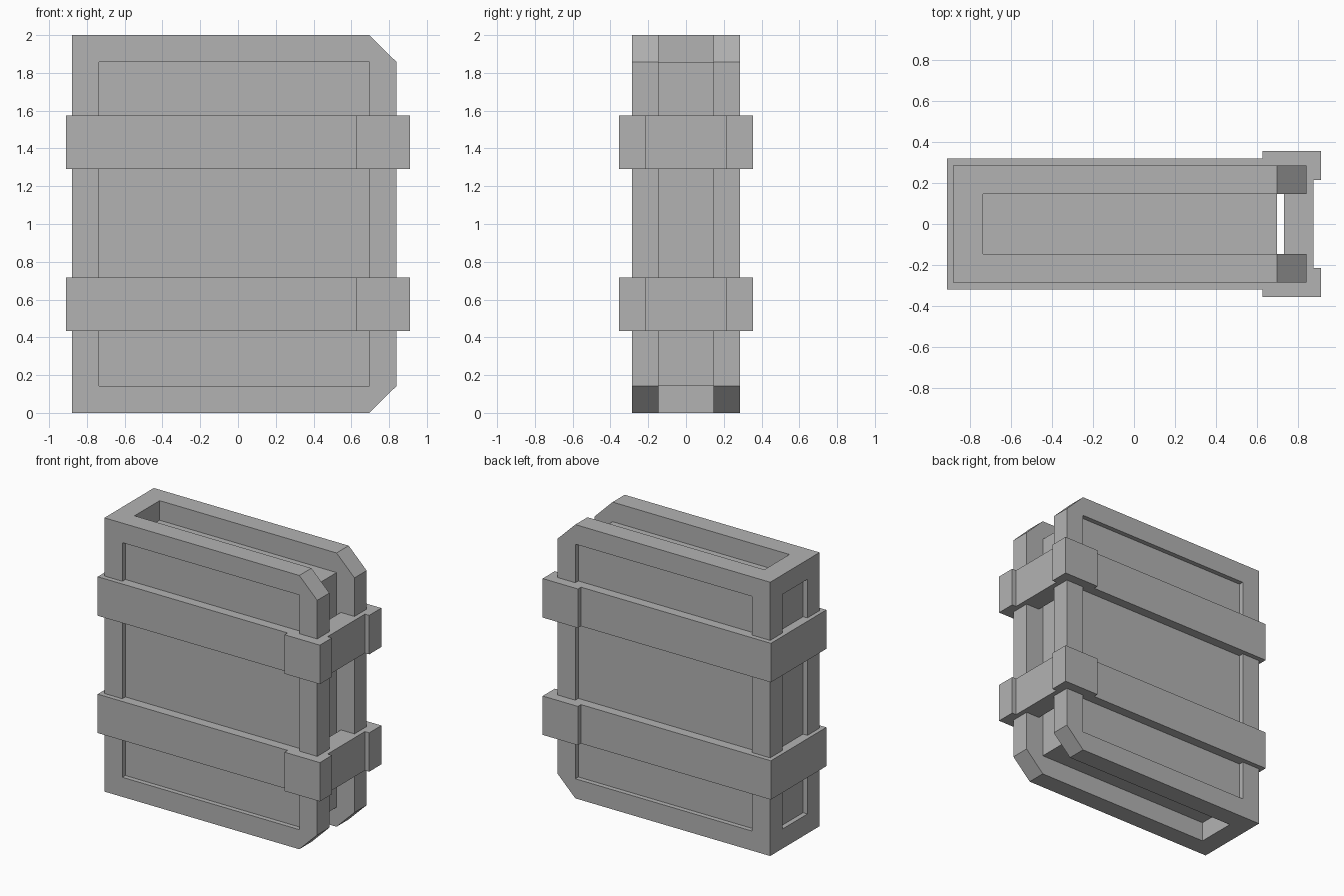
import bpy
import bmesh

if "Cube" in bpy.data.objects:
    bpy.data.objects.remove(bpy.data.objects["Cube"])

# One plain grey for everything
GREY = (0.45, 0.45, 0.45, 1.0)
grey = bpy.data.materials.new("plain_grey")
grey.use_nodes = True
grey.diffuse_color = GREY
grey.node_tree.nodes["Principled BSDF"].inputs["Base Color"].default_value = GREY


def prism(name, outline, y0, y1):
    """Extrude an x-z outline from y0 to y1."""
    bm = bmesh.new()
    face = bm.faces.new([bm.verts.new((x, y0, z)) for x, z in outline])
    side = bmesh.ops.extrude_face_region(bm, geom=[face])["geom"]
    verts = [v for v in side if isinstance(v, bmesh.types.BMVert)]
    bmesh.ops.translate(bm, verts=verts, vec=(0, y1 - y0, 0))
    bmesh.ops.recalc_face_normals(bm, faces=bm.faces)
    mesh = bpy.data.meshes.new(name)
    bm.to_mesh(mesh)
    bm.free()
    mesh.materials.append(grey)
    obj = bpy.data.objects.new(name, mesh)
    bpy.context.collection.objects.link(obj)
    return obj


def box(name, x, y, z):
    outline = [(x[0], z[0]), (x[1], z[0]), (x[1], z[1]), (x[0], z[1])]
    return prism(name, outline, *y)


def cut(obj, cutter):
    mod = obj.modifiers.new("cut", "BOOLEAN")
    mod.operation = "DIFFERENCE"
    mod.solver = "EXACT"
    mod.object = cutter
    bpy.context.view_layer.objects.active = obj
    bpy.ops.object.modifier_apply(modifier=mod.name)
    bpy.data.objects.remove(cutter)


LEFT, RIGHT, HALF = -0.88, 0.84, 0.285    # frame extents
IN_L, IN_R, SLOT = -0.735, 0.695, 0.145   # openings between the bars
LOW, HIGH, TOP = 0.143, 1.857, 2.0

# Frame: block with two bevelled corners, hollowed into bars
frame = prism("frame", [(LEFT, 0), (IN_R, 0), (RIGHT, LOW), (RIGHT, HIGH),
                        (IN_R, TOP), (LEFT, TOP)], -HALF, HALF)
cut(frame, box("side_window", (IN_L, IN_R), (-1, 1), (LOW, HIGH)))
cut(frame, box("long_slot", (IN_L, 2), (-SLOT, SLOT), (-1, 3)))
cut(frame, box("spine_window", (-2, -0.5), (-SLOT, SLOT), (LOW, HIGH)))

# Solid core filling the frame, slightly recessed
box("core", (-0.845, IN_R), (-0.25, 0.25), (LOW, HIGH))

# Two straps with corner guards and a closing bar across the open edge
for label, z in (("lower", (0.433, 0.717)), ("upper", (1.29, 1.575))):
    box(label + "_strap", (-0.91, 0.66), (-0.32, 0.32), z)
    box(label + "_closing_bar", (0.73, 0.875), (-0.25, 0.25), z)
    for side, y in (("front", (-0.355, -0.215)), ("back", (0.215, 0.355))):
        box(label + "_" + side + "_guard", (0.625, 0.91), y, z)
